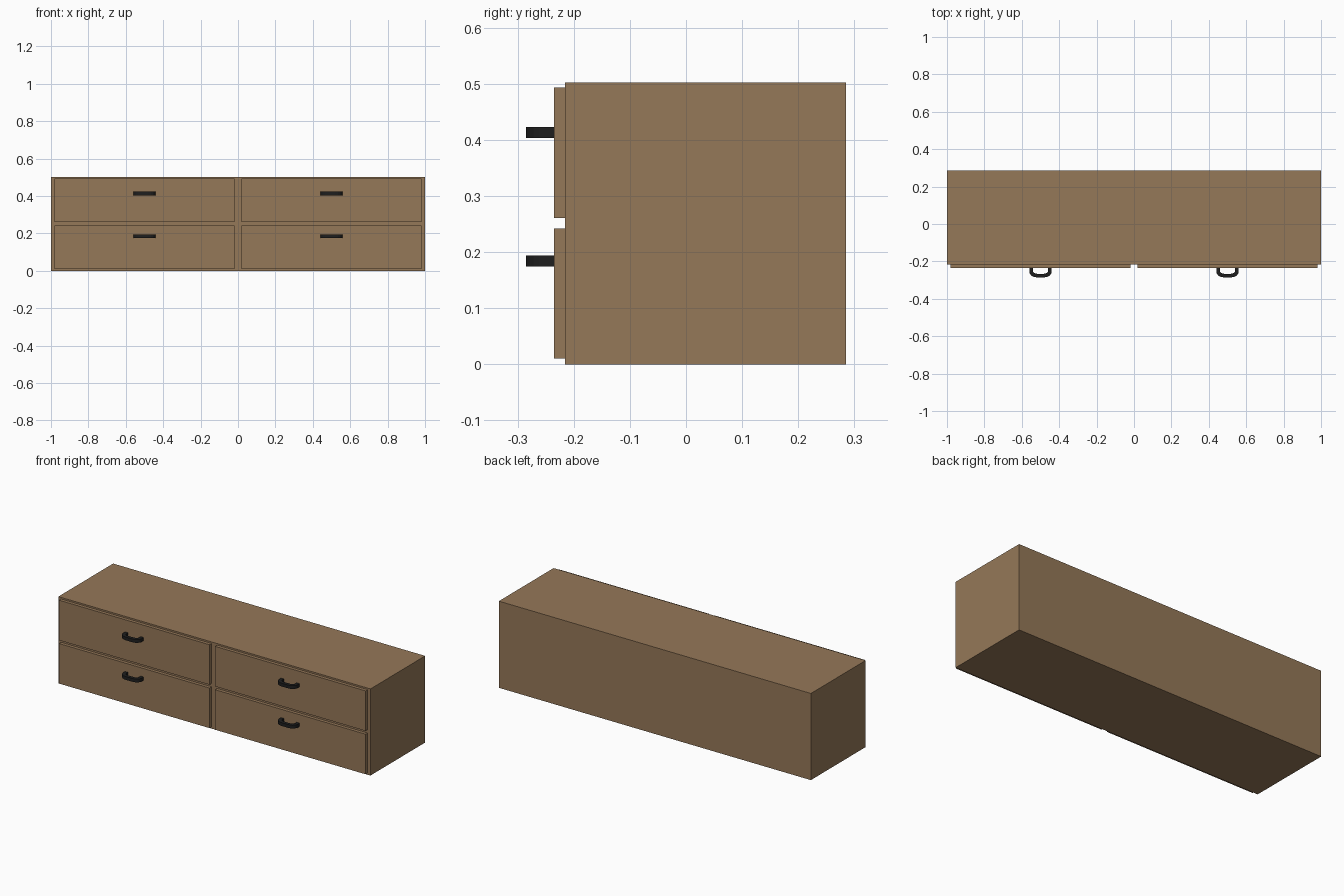
import bpy, bmesh, math

if "Cube" in bpy.data.objects:
    bpy.data.objects.remove(bpy.data.objects["Cube"])


def material(name, rgb):
    m = bpy.data.materials.new(name)
    m.diffuse_color = (*rgb, 1)
    m.use_nodes = True
    m.node_tree.nodes["Principled BSDF"].inputs["Base Color"].default_value = m.diffuse_color
    return m


wood = material("brown wood", (0.30, 0.188, 0.098))
black = material("black metal", (0.013, 0.013, 0.013))


def finish(name, bm, mat):
    bmesh.ops.recalc_face_normals(bm, faces=bm.faces)
    mesh = bpy.data.meshes.new(name)
    bm.to_mesh(mesh)
    bm.free()
    mesh.materials.append(mat)
    obj = bpy.data.objects.new(name, mesh)
    bpy.context.collection.objects.link(obj)
    return obj


def box(name, lo, hi, mat):
    bm = bmesh.new()
    bmesh.ops.create_cube(bm, size=1)
    for v in bm.verts:
        v.co = [lo[i] if v.co[i] < 0 else hi[i] for i in range(3)]
    return finish(name, bm, mat)


def bow(half_width, depth, straight, radius, steps=5):
    """Outline of a D-shaped pull seen from above: legs, round corners, flat front."""
    half = [(half_width, 0)]
    for i in range(steps + 1):
        a = math.pi / 2 * i / steps
        half.append((half_width - radius + radius * math.cos(a),
                     straight + (depth - straight) * math.sin(a)))
    return half + [(-x, d) for x, d in reversed(half)]


def handle(name, cx, z0, z1):
    outer = bow(0.060, 0.050, 0.018, 0.038)
    inner = bow(0.041, 0.031, 0.014, 0.022)
    bm = bmesh.new()
    rings = []
    for (ox, od), (ix, idp) in zip(outer, inner):
        rings.append([bm.verts.new((cx + x, FRONT - d, z)) for x, d, z in
                      ((ox, od, z0), (ox, od, z1), (ix, idp, z1), (ix, idp, z0))])
    for a, b in zip(rings, rings[1:]):
        for i in range(4):
            j = (i + 1) % 4
            bm.faces.new((a[i], a[j], b[j], b[i]))
    bm.faces.new(rings[0])
    bm.faces.new(rings[-1])
    return finish(name, bm, black)


# Cabinet carcass
CASE, FRONT, BACK = -0.216, -0.235, 0.285
box("cabinet_body", (-1, CASE, 0), (1, BACK, 0.502), wood)

# Four drawer fronts, each with a pull
for side, cx in (("left", -0.5), ("right", 0.5)):
    for row, z0, z1, hz in (("lower", 0.010, 0.242, 0.184), ("upper", 0.261, 0.493, 0.413)):
        box(f"{row}_{side}_drawer_front", (cx - 0.482, FRONT, z0), (cx + 0.482, CASE, z1), wood)
        handle(f"{row}_{side}_handle", cx, hz - 0.0095, hz + 0.0095)
